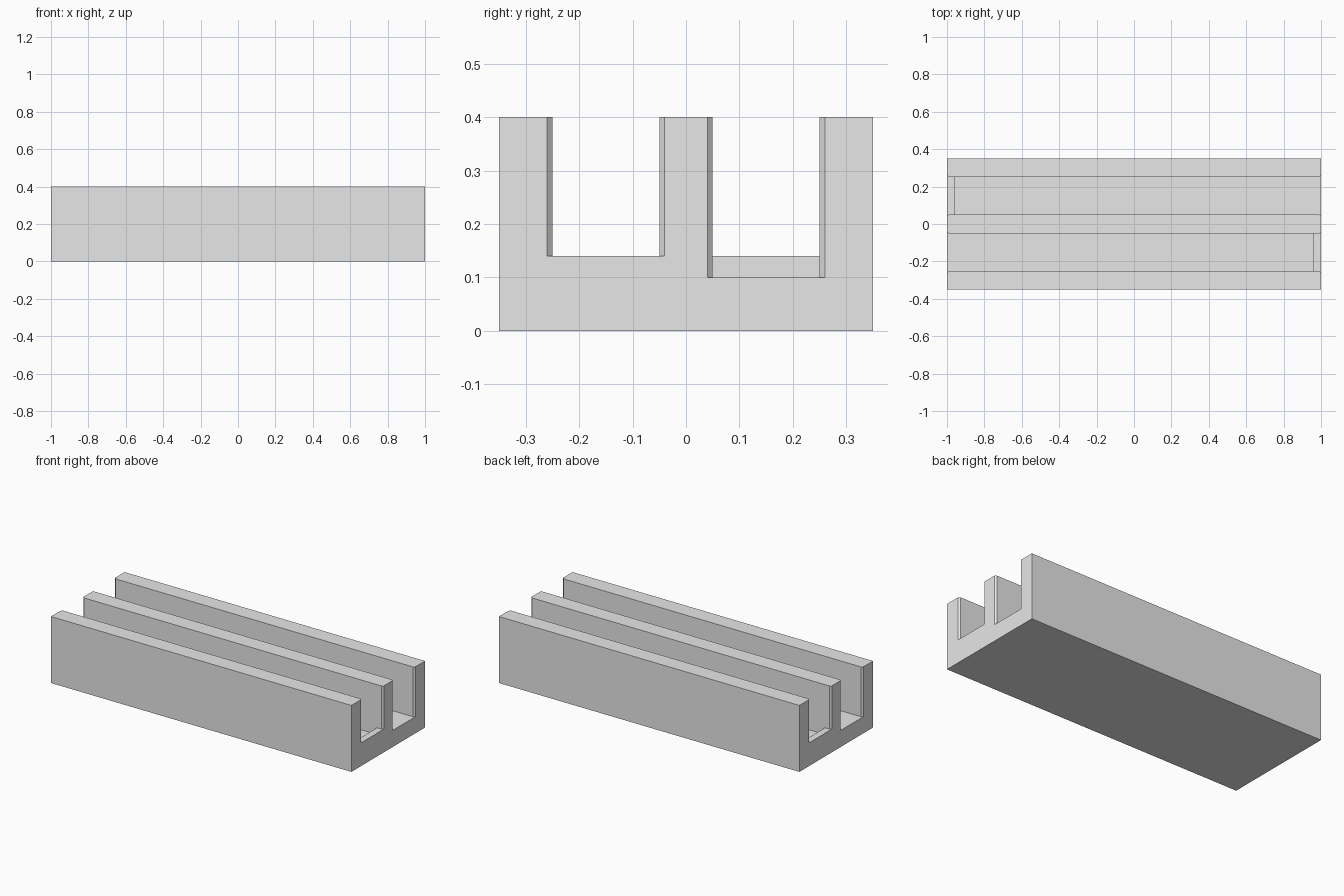
import bpy
import bmesh

default = bpy.data.objects.get("Cube")
if default:
    bpy.data.objects.remove(default, do_unlink=True)

LENGTH, WIDTH, HEIGHT = 2.0, 0.7, 0.4
FLOOR, LIP = 0.10, 0.14
HALF = 0.10          # half width of a channel
FLARE = 0.01         # widening at each channel mouth
OVER = 0.02          # how far cutters reach past the body

grey = bpy.data.materials.new("plain grey")
grey.use_nodes = True
grey.diffuse_color = (0.8, 0.8, 0.8, 1)
grey.node_tree.nodes["Principled BSDF"].inputs["Base Color"].default_value = (0.8, 0.8, 0.8, 1)


def prism(name, plan, z0, z1):
    """Extrude a plan outline from z0 up to z1."""
    bm = bmesh.new()
    face = bm.faces.new([bm.verts.new((x, y, z0)) for x, y in plan])
    top = bmesh.ops.extrude_face_region(bm, geom=[face])["geom"]
    for v in top:
        if isinstance(v, bmesh.types.BMVert):
            v.co.z = z1
    bmesh.ops.recalc_face_normals(bm, faces=bm.faces)
    mesh = bpy.data.meshes.new(name)
    bm.to_mesh(mesh)
    bm.free()
    mesh.materials.append(grey)
    obj = bpy.data.objects.new(name, mesh)
    bpy.context.collection.objects.link(obj)
    return obj


def cut(body, cutter):
    cutter.hide_render = True
    mod = body.modifiers.new(cutter.name, "BOOLEAN")
    mod.operation = "DIFFERENCE"
    mod.solver = "EXACT"
    mod.object = cutter
    bpy.context.view_layer.objects.active = body
    bpy.ops.object.modifier_apply(modifier=mod.name)
    bpy.data.objects.remove(cutter, do_unlink=True)


# Solid block
ex, ey = LENGTH / 2, WIDTH / 2
body = prism("channel_block", [(-ex, -ey), (ex, -ey), (ex, ey), (-ex, ey)], 0, HEIGHT)

# One side of each channel plan, mirrored across the channel centre line
mouth = [(-ex - OVER, HALF + FLARE + OVER), (-ex + FLARE, HALF)]
far_mouth = [(-x, w) for x, w in reversed(mouth)]
deep_side = mouth + [(ex - 0.04, HALF)]      # stops short to leave a raised lip
full_side = mouth + far_mouth

# Two channels, the back one turned half round so its lip is at the other end
for name, turn in (("front", 1), ("back", -1)):
    for level, side, floor in (("deep", deep_side, FLOOR), ("full", full_side, LIP)):
        outline = side + [(x, -w) for x, w in reversed(side)]
        plan = [(turn * x, turn * (w - 0.15)) for x, w in outline]
        cut(body, prism(f"{name}_{level}_cutter", plan, floor, HEIGHT + 0.1))

# Merge coplanar leftovers into clean flat faces
bm = bmesh.new()
bm.from_mesh(body.data)
bmesh.ops.remove_doubles(bm, verts=bm.verts, dist=0.0002)
bmesh.ops.dissolve_limit(bm, angle_limit=0.01, verts=bm.verts, edges=bm.edges)
bm.to_mesh(body.data)
bm.free()
